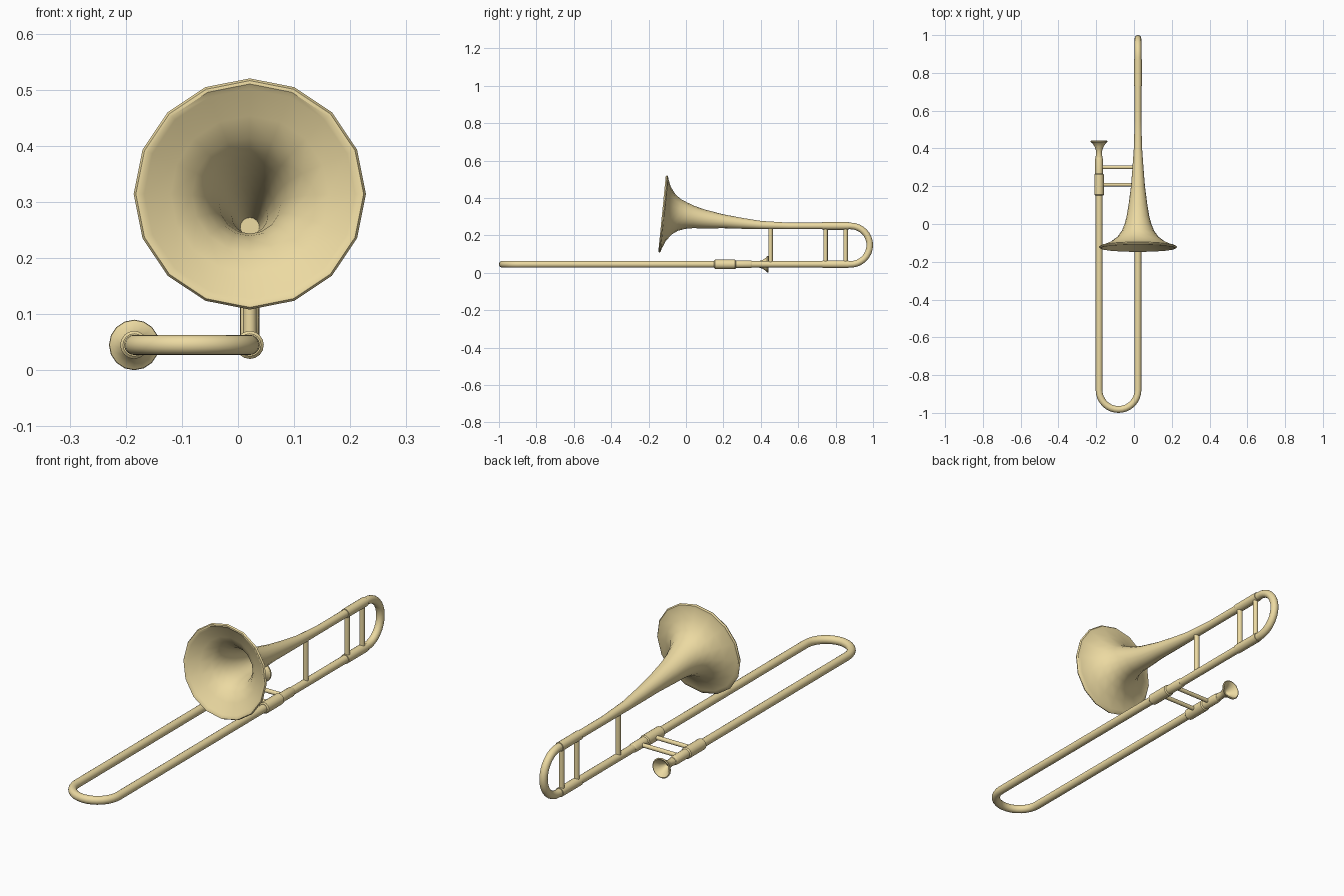
import bpy, bmesh
from math import sin, cos, pi, radians

if "Cube" in bpy.data.objects:
    bpy.data.objects.remove(bpy.data.objects["Cube"])

XL, XR = -0.185, 0.021      # the two slide tube lines
ZL, ZU = 0.045, 0.25        # lower and upper tube heights
brass = bpy.data.materials.new("brass")
brass.diffuse_color = (0.84, 0.70, 0.36, 1)
brass.use_nodes = True
brass.node_tree.nodes["Principled BSDF"].inputs["Base Color"].default_value = brass.diffuse_color


def finish(obj):
    obj.data.materials.append(brass)
    bpy.ops.object.select_all(action='DESELECT')
    obj.select_set(True)
    bpy.context.view_layer.objects.active = obj
    bpy.ops.object.shade_smooth_by_angle(angle=radians(40))


def loft(name, rings, n=16):
    """Rings around the y direction: (x, y, z, radius, tilt in degrees)."""
    bm = bmesh.new()
    loops = []
    for x, y, z, r, tilt in rings:
        t = radians(tilt)
        loops.append([bm.verts.new((x + r * sin(a), y + r * cos(a) * sin(t), z + r * cos(a) * cos(t)))
                      for a in (2 * pi * i / n for i in range(n))])
    for a, b in zip(loops, loops[1:]):
        for i in range(n):
            j = (i + 1) % n
            bm.faces.new((a[i], a[j], b[j], b[i]))
    bm.faces.new(loops[0])
    bm.faces.new(loops[-1])
    bmesh.ops.recalc_face_normals(bm, faces=bm.faces)
    me = bpy.data.meshes.new(name)
    bm.to_mesh(me)
    bm.free()
    obj = bpy.data.objects.new(name, me)
    bpy.context.collection.objects.link(obj)
    finish(obj)


def turned(name, x, z, profile, n=16):
    loft(name, [(x, y, z, r, 0) for y, r in profile], n)


def tube(name, pts, r):
    cu = bpy.data.curves.new(name, 'CURVE')
    cu.dimensions = '3D'
    cu.bevel_depth, cu.bevel_resolution, cu.use_fill_caps = r, 6, True
    sp = cu.splines.new('POLY')
    sp.points.add(len(pts) - 1)
    for p, co in zip(sp.points, pts):
        p.co = (*co, 1)
    obj = bpy.data.objects.new(name, cu)
    bpy.context.collection.objects.link(obj)
    bpy.ops.object.select_all(action='DESELECT')
    obj.select_set(True)
    bpy.context.view_layer.objects.active = obj
    bpy.ops.object.convert(target='MESH')
    finish(bpy.context.object)


# Hand slide: two long tubes joined by a U bend at the front
N = 16
rs, xm = (XR - XL) / 2, (XR + XL) / 2
slide = [(XL, 0.36, ZL)]
slide += [(xm - rs * cos(pi * i / N), -0.879 - rs * sin(pi * i / N), ZL) for i in range(N + 1)]
slide += [(XR, 0.3, ZL)]
tube("hand_slide", slide, 0.018)

# Tuning crook: lower tube and upright U bend at the back
rc, zm = (ZU - ZL) / 2, (ZU + ZL) / 2
crook = [(XR, 0.28, ZL)]
crook += [(XR, 0.88 + rc * sin(pi * i / N), zm - rc * cos(pi * i / N)) for i in range(N + 1)]
crook += [(XR, 0.74, ZU)]
tube("tuning_crook", crook, 0.0175)

# Bell: tilted rings from the tube, out to the rolled rim, back inside to the throat
outer = [(0.76, 0.25, 0.0175, 0), (0.55, 0.25, 0.0175, 0), (0.4, 0.255, 0.022, 0.5),
         (0.3, 0.264, 0.029, 1), (0.2, 0.275, 0.037, 2), (0.1, 0.287, 0.050, 3),
         (0.04, 0.298, 0.060, 4), (0.0, 0.305, 0.071, 4.5), (-0.035, 0.309, 0.085, 5),
         (-0.067, 0.312, 0.108, 5.5), (-0.095, 0.313, 0.146, 5.6)]
rim = [(-0.113, 0.314, 0.190, 5.6), (-0.115, 0.314, 0.202, 5.6), (-0.121, 0.314, 0.207, 5.6),
       (-0.128, 0.314, 0.203, 5.6), (-0.128, 0.314, 0.197, 5.6), (-0.121, 0.314, 0.188, 5.6)]
inner = [(y - 0.004, z, r - 0.005, t) for y, z, r, t in reversed(outer[2:])]
loft("bell", [(XR, *ring) for ring in outer + rim + inner])

# Stepped sleeves on both slide tubes
for side, x in (("left", XL), ("right", XR)):
    turned(side + "_slide_sleeve", x, ZL,
           [(0.15, 0.020), (0.155, 0.025), (0.262, 0.025), (0.267, 0.0205), (0.345, 0.0205), (0.352, 0.018)])

# Mouthpiece with hollow cup
turned("mouthpiece", XL, ZL,
       [(0.33, 0.017), (0.36, 0.017), (0.385, 0.015), (0.395, 0.019), (0.41, 0.024), (0.428, 0.036),
        (0.434, 0.044), (0.439, 0.045), (0.441, 0.041), (0.436, 0.035), (0.42, 0.023), (0.405, 0.014),
        (0.395, 0.006)])

# Ferrules on the crook legs
for level, z in (("lower", ZL), ("upper", ZU)):
    turned(level + "_ferrule", XR, z, [(0.73, 0.0205), (0.87, 0.0205)])

# Cross braces between the slide tubes, upright braces under the bell
for i, y in enumerate((0.208, 0.3)):
    tube(f"slide_brace_{i + 1}", [(XL, y, ZL), (XR, y, ZL)], 0.0095)
for i, y in enumerate((0.452, 0.746, 0.853)):
    tube(f"bell_brace_{i + 1}", [(XR, y, ZL), (XR, y, ZU)], 0.012)
